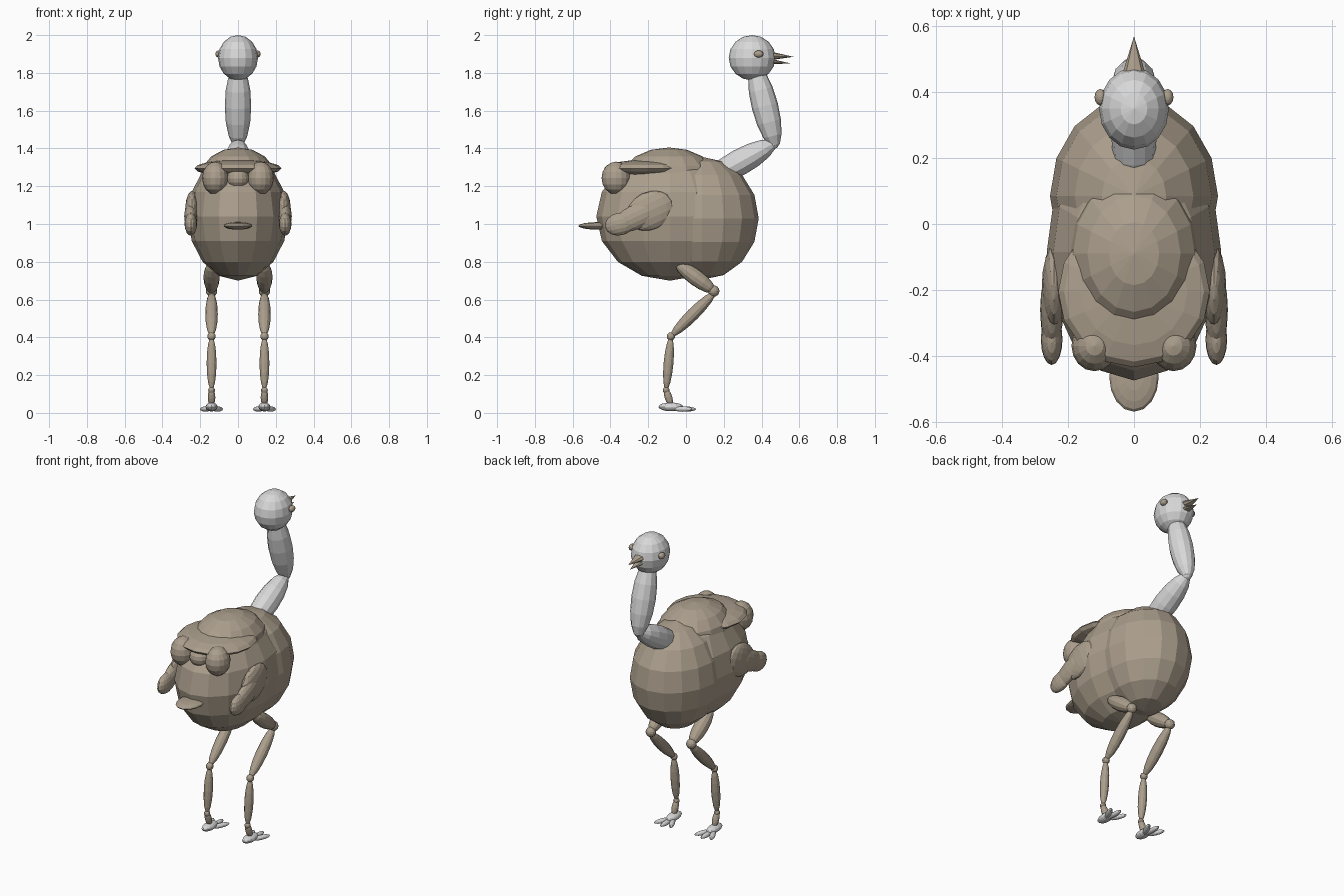
import bpy, math
from mathutils import Vector

if "Cube" in bpy.data.objects:
    bpy.data.objects.remove(bpy.data.objects["Cube"])


def material(name, colour):
    m = bpy.data.materials.new(name)
    m.diffuse_color = (*colour, 1)
    m.use_nodes = True
    m.node_tree.nodes["Principled BSDF"].inputs["Base Color"].default_value = m.diffuse_color
    return m


BROWN = material("feather_brown", (0.41, 0.345, 0.265))
GREY = material("pale_grey", (0.69, 0.69, 0.69))


def ball(name, loc, radii, mat=BROWN, rot=(0, 0, 0), seg=16, rings=8):
    """Flat-faced ellipsoid."""
    bpy.ops.mesh.primitive_uv_sphere_add(segments=seg, ring_count=rings, location=loc, rotation=rot)
    o = bpy.context.object
    o.name = name
    o.scale = radii
    o.data.materials.append(mat)
    return o


def limb(name, a, b, r, mat=BROWN, seg=12):
    """Ellipsoid stretched between two points."""
    a, b = Vector(a), Vector(b)
    d = b - a
    o = ball(name, (a + b) / 2, (r, r, d.length / 2), mat, seg=seg)
    o.rotation_euler = d.to_track_quat('Z', 'Y').to_euler()
    return o


def cone(name, base, tip, r, flat):
    """Four-sided-looking wedge from base to tip, squashed in height."""
    base, tip = Vector(base), Vector(tip)
    d = tip - base
    bpy.ops.mesh.primitive_cone_add(vertices=8, radius1=1, depth=1, location=(base + tip) / 2)
    o = bpy.context.object
    o.name = name
    o.scale = (r, flat, d.length)
    o.rotation_euler = (-math.pi / 2 + math.atan2(d.z, d.y), 0, 0)
    o.data.materials.append(BROWN)


# Body: rear mass, breast and back plumage
ball("body", (0, -0.085, 1.04), (0.265, 0.39, 0.34))
ball("breast", (0, 0.085, 1.03), (0.255, 0.30, 0.325))
ball("back_hump", (0, -0.09, 1.245), (0.20, 0.25, 0.16))
ball("back_plumage", (0, -0.205, 1.295), (0.23, 0.23, 0.045))
ball("rump_tuft_middle", (0, -0.375, 1.24), (0.06, 0.06, 0.055))
ball("tail", (0, -0.465, 0.99), (0.075, 0.105, 0.02))

# Neck and head
limb("lower_neck", (0, 0.09, 1.22), (0, 0.475, 1.432), 0.07, GREY)
ball("neck_joint", (0, 0.463, 1.427), (0.03, 0.03, 0.03), GREY, seg=12)
limb("upper_neck", (0, 0.475, 1.40), (0, 0.36, 1.85), 0.07, GREY)
ball("head", (0, 0.35, 1.88), (0.106, 0.124, 0.12), GREY)
cone("upper_beak", (0, 0.45, 1.89), (0, 0.57, 1.885), 0.037, 0.022)
cone("lower_beak", (0, 0.45, 1.86), (0, 0.555, 1.85), 0.03, 0.014)

# Paired parts
for s, side in ((-1, "left"), (1, "right")):
    ball("eye_" + side, (s * 0.102, 0.385, 1.90), (0.018, 0.025, 0.019), seg=12)
    ball("rump_tuft_" + side, (s * 0.12, -0.37, 1.243), (0.07, 0.077, 0.087))

    # Folded wing: shoulder, forewing and tip
    tilt = math.radians(25)
    ball("wing_shoulder_" + side, (s * 0.243, -0.19, 1.07), (0.037, 0.13, 0.10), rot=(tilt, 0, 0))
    ball("forewing_" + side, (s * 0.25, -0.26, 1.04), (0.035, 0.14, 0.065), rot=(tilt, 0, 0))
    ball("wing_tip_" + side, (s * 0.25, -0.35, 1.0), (0.033, 0.08, 0.06), rot=(tilt / 2, 0, 0))

    # Leg as a chain of joints
    x = s * 0.14
    hip, knee = (x, -0.055, 0.795), (x, 0.155, 0.64)
    ankle, heel, sole = (x, -0.08, 0.405), (x, -0.105, 0.12), (x, -0.078, 0.035)
    limb("thigh_" + side, hip, knee, 0.043)
    ball("knee_" + side, (x, 0.147, 0.645), (0.03, 0.03, 0.03), seg=12)
    limb("shin_" + side, knee, ankle, 0.033)
    ball("ankle_" + side, ankle, (0.022, 0.022, 0.022), seg=12)
    limb("lower_leg_" + side, ankle, heel, 0.026)
    ball("heel_" + side, heel, (0.018, 0.018, 0.018), seg=12)
    limb("pastern_" + side, (x, -0.108, 0.13), sole, 0.02)

    # Foot pad and three forward toes
    ball("foot_" + side, (x, -0.08, 0.032), (0.032, 0.066, 0.023), GREY, seg=12)
    for k in (-1, 0, 1):
        a = k * math.radians(25)
        ball(f"toe_{side}_{k + 2}", (x + 0.032 * k, -0.005 - 0.012 * abs(k), 0.02),
             (0.016, 0.058, 0.014), GREY, rot=(0, 0, -a), seg=12)
